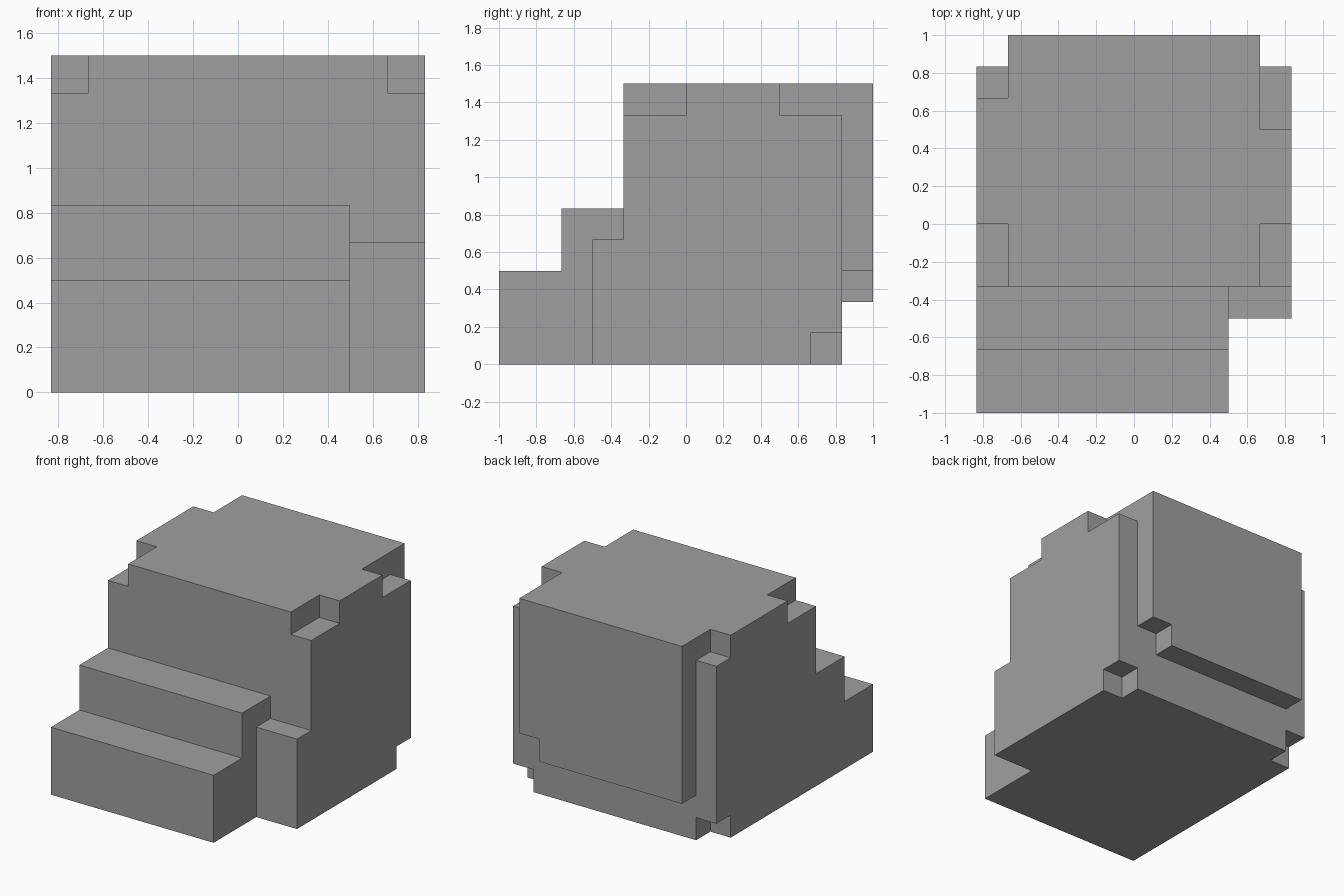
import bpy, bmesh
from mathutils import Matrix

if "Cube" in bpy.data.objects:
    bpy.data.objects.remove(bpy.data.objects["Cube"])

U = 1 / 6  # everything is laid out on a grid of one sixth

grey = bpy.data.materials.new("plain grey")
grey.diffuse_color = (0.35, 0.35, 0.35, 1)
grey.use_nodes = True
grey.node_tree.nodes["Principled BSDF"].inputs["Base Color"].default_value = grey.diffuse_color


def extrude_profile(name, profile, x0, x1):
    """Extrude a (y, z) outline from x0 to x1, in grid units."""
    bm = bmesh.new()
    face = bm.faces.new([bm.verts.new((x0, y, z)) for y, z in profile])
    ext = bmesh.ops.extrude_face_region(bm, geom=[face])["geom"]
    verts = [v for v in ext if isinstance(v, bmesh.types.BMVert)]
    bmesh.ops.translate(bm, verts=verts, vec=(x1 - x0, 0, 0))
    bmesh.ops.recalc_face_normals(bm, faces=bm.faces)
    mesh = bpy.data.meshes.new(name)
    bm.to_mesh(mesh)
    bm.free()
    mesh.materials.append(grey)
    obj = bpy.data.objects.new(name, mesh)
    bpy.context.collection.objects.link(obj)
    return obj


def block(name, x0, x1, y0, y1, z0, z1):
    return extrude_profile(name, [(y0, z0), (y1, z0), (y1, z1), (y0, z1)], x0, x1)


def combine(target, tool, operation):
    """Apply an exact boolean and remove the tool object."""
    mod = target.modifiers.new(operation, 'BOOLEAN')
    mod.operation, mod.solver, mod.object = operation, 'EXACT', tool
    deps = bpy.context.evaluated_depsgraph_get()
    mesh = bpy.data.meshes.new_from_object(target.evaluated_get(deps))
    target.modifiers.clear()
    target.data = mesh
    bpy.data.objects.remove(tool)


# Main block
body = block("body", -5, 5, -2, 5, 0, 9)

# Corner notches: top front pair, top back pair, bottom back pair
for s in (-1, 1):
    xs = sorted((4 * s, 6 * s))
    back = 3 if s > 0 else 4
    combine(body, block("notch", *xs, -3, 0, 8, 10), 'DIFFERENCE')
    combine(body, block("notch", *xs, back, 6, 8, 10), 'DIFFERENCE')
    combine(body, block("notch", *xs, 4, 6, -1, 1), 'DIFFERENCE')

# Two front steps
steps = extrude_profile("steps", [(-6, 0), (-1, 0), (-1, 5), (-4, 5), (-4, 3), (-6, 3)], -5, 3)
combine(body, steps, 'UNION')

# Low ledge beside the steps
combine(body, block("ledge", 2, 5, -3, -1, 0, 4), 'UNION')

# Raised back panel with one clipped lower corner
panel = block("back_panel", -4, 4, 4, 6, 2, 9)
combine(panel, block("notch", 3, 5, 3, 7, 1, 3), 'DIFFERENCE')
combine(body, panel, 'UNION')

# Merge coplanar faces and scale to final size
bm = bmesh.new()
bm.from_mesh(body.data)
bmesh.ops.remove_doubles(bm, verts=bm.verts, dist=1e-4)
bmesh.ops.dissolve_limit(bm, angle_limit=0.01, verts=bm.verts, edges=bm.edges)
bmesh.ops.recalc_face_normals(bm, faces=bm.faces)
bmesh.ops.transform(bm, matrix=Matrix.Scale(U, 4), verts=bm.verts)
bm.to_mesh(body.data)
bm.free()
body.name = "stepped_block"
